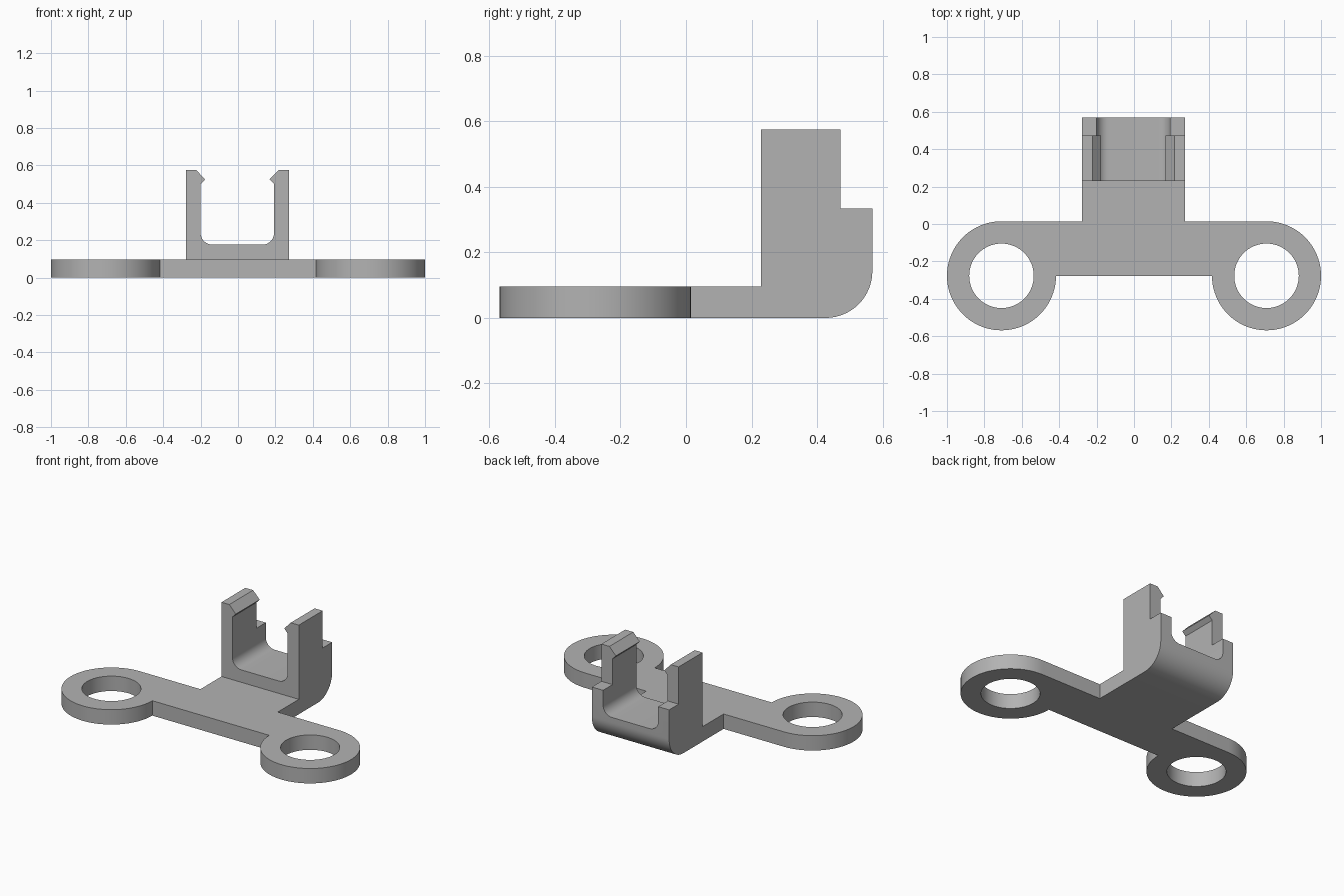
import bpy, bmesh
from math import cos, sin, radians

cube = bpy.data.objects.get("Cube")
if cube:
    bpy.data.objects.remove(cube, do_unlink=True)

grey = bpy.data.materials.new("plain grey")
grey.use_nodes = True
grey.diffuse_color = (0.45, 0.45, 0.45, 1)
grey.node_tree.nodes["Principled BSDF"].inputs["Base Color"].default_value = grey.diffuse_color

PLATE_Z, TOP_Z, STEP_Z = 0.096, 0.574, 0.334
RING_X, RING_Y, RING_R, HOLE_R = 0.7085, -0.277, 0.2915, 0.1725
CLIP_L, CLIP_R, CLIP_FRONT, CLIP_STEP, CLIP_BACK = -0.278, 0.273, 0.229, 0.472, 0.5685


def arc(cx, cy, r, start, end, steps):
    """Points on an arc, angles in degrees."""
    angles = [radians(start + (end - start) * i / steps) for i in range(steps + 1)]
    return [(cx + r * cos(a), cy + r * sin(a)) for a in angles]


def prism(name, points, axis, low, high):
    """Extrude a closed profile along one axis."""
    def place(p, d):
        return {"x": (d, p[0], p[1]), "y": (p[0], d, p[1]), "z": (p[0], p[1], d)}[axis]
    bm = bmesh.new()
    a = [bm.verts.new(place(p, low)) for p in points]
    b = [bm.verts.new(place(p, high)) for p in points]
    bm.faces.new(a)
    bm.faces.new(b)
    for i in range(len(points)):
        j = (i + 1) % len(points)
        bm.faces.new((a[i], a[j], b[j], b[i]))
    bmesh.ops.recalc_face_normals(bm, faces=bm.faces)
    mesh = bpy.data.meshes.new(name)
    bm.to_mesh(mesh)
    bm.free()
    mesh.materials.append(grey)
    obj = bpy.data.objects.new(name, mesh)
    bpy.context.collection.objects.link(obj)
    return obj


def combine(target, other, operation):
    """Apply a boolean and remove the helper solid."""
    mod = target.modifiers.new("combine", "BOOLEAN")
    mod.operation, mod.solver, mod.object = operation, "EXACT", other
    bpy.ops.object.select_all(action="DESELECT")
    bpy.context.view_layer.objects.active = target
    target.select_set(True)
    bpy.ops.object.modifier_apply(modifier=mod.name)
    bpy.data.objects.remove(other, do_unlink=True)


# Flat plate: two round ears, crossbar and neck reaching into the clip
neck_y, edge_y = 0.3, RING_Y + RING_R
outline = arc(RING_X, RING_Y, RING_R, -180, 90, 60)
outline += [(CLIP_R, edge_y), (CLIP_R, neck_y), (CLIP_L, neck_y), (CLIP_L, edge_y)]
outline += arc(-RING_X, RING_Y, RING_R, 90, 360, 60)
bracket = prism("mounting_bracket", outline, "z", 0, PLATE_Z)

# Screw holes through the ears
for side in (-1, 1):
    circle = arc(side * RING_X, RING_Y, HOLE_R, 0, 360, 64)[:-1]
    combine(bracket, prism("hole_cutter", circle, "z", -0.1, 0.2), "DIFFERENCE")

# Clip block: rounded lower back edge and stepped top
r = 0.143
profile = [(CLIP_FRONT, 0)] + arc(CLIP_BACK - r, r, r, -90, 0, 16)
profile += [(CLIP_BACK, STEP_Z), (CLIP_STEP, STEP_Z), (CLIP_STEP, TOP_Z), (CLIP_FRONT, TOP_Z)]
clip = prism("clip", profile, "x", CLIP_L, CLIP_R)

# Channel with rounded floor corners, narrowed by the snap hooks at the top
floor_z, wall, fillet, mid = 0.176, 0.1965, 0.063, -0.0035
half = arc(wall - fillet, floor_z + fillet, fillet, -90, 0, 10)
half += [(wall, 0.5), (0.1725, 0.525), (0.219, TOP_Z), (0.219, 0.7)]
channel = [(mid + x, z) for x, z in half] + [(mid - x, z) for x, z in reversed(half)]
combine(clip, prism("channel_cutter", channel, "y", 0.1, 0.7), "DIFFERENCE")

# One solid part, smooth on the curves and sharp at the edges
combine(bracket, clip, "UNION")
bm = bmesh.new()
bm.from_mesh(bracket.data)
bmesh.ops.remove_doubles(bm, verts=bm.verts, dist=0.0001)
bmesh.ops.dissolve_limit(bm, angle_limit=radians(0.5), verts=bm.verts, edges=bm.edges)
bm.to_mesh(bracket.data)
bm.free()
bpy.ops.object.select_all(action="DESELECT")
bracket.select_set(True)
bpy.context.view_layer.objects.active = bracket
bpy.ops.object.shade_smooth_by_angle(angle=radians(30))
